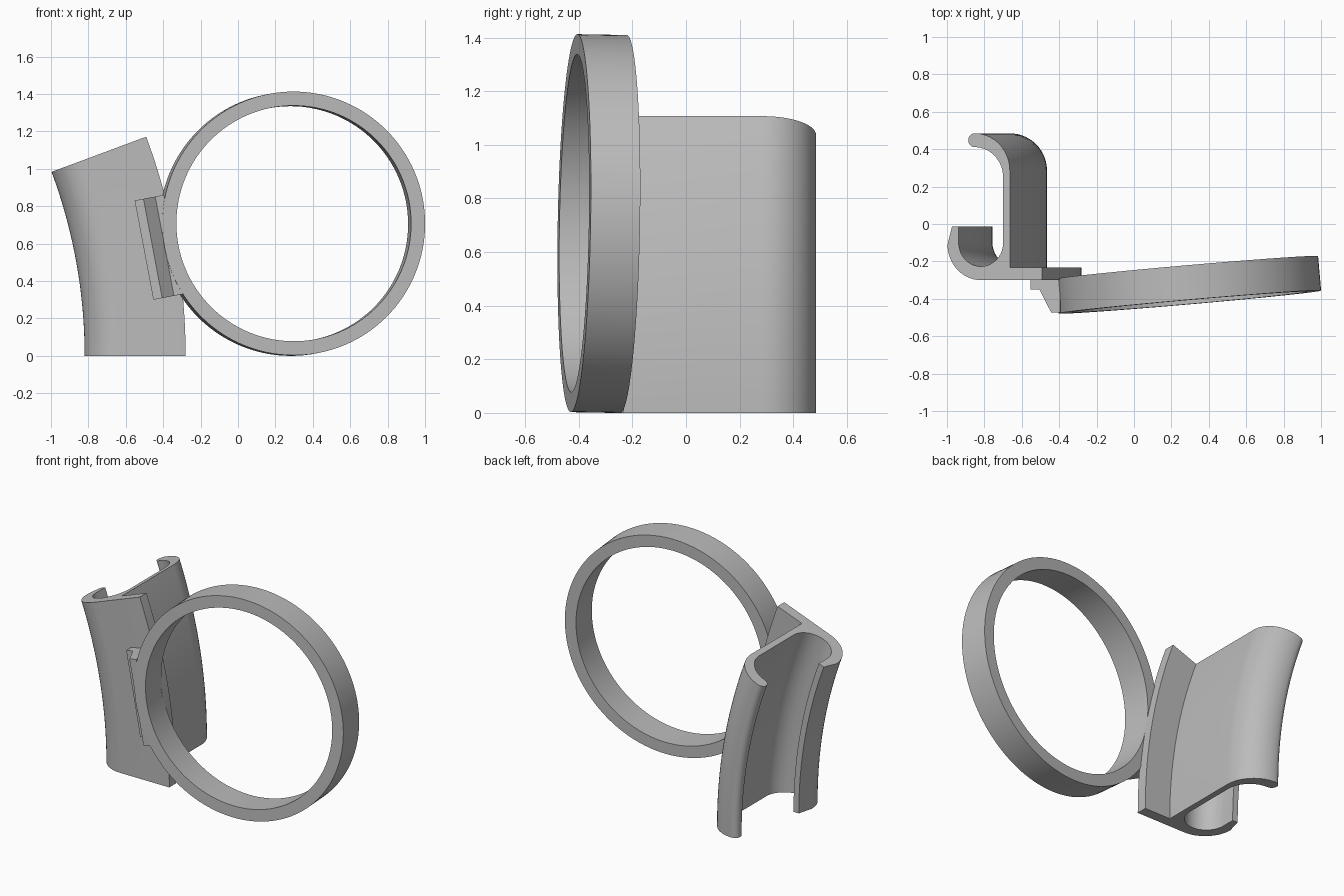
import bpy, bmesh, math
from mathutils import Vector, Matrix

if "Cube" in bpy.data.objects:
    bpy.data.objects.remove(bpy.data.objects["Cube"])

grey = bpy.data.materials.new("plain grey")
grey.diffuse_color = (0.5, 0.5, 0.5, 1)
grey.use_nodes = True
grey.node_tree.nodes["Principled BSDF"].inputs["Base Color"].default_value = grey.diffuse_color


def skin(name, rings, closed=False, angle=30):
    """Join equal cross-sections into one solid, capped unless closed."""
    bm = bmesh.new()
    vs = [[bm.verts.new(p) for p in ring] for ring in rings]
    n, m = len(vs), len(vs[0])
    for i in range(n if closed else n - 1):
        a, b = vs[i], vs[(i + 1) % n]
        for j in range(m):
            k = (j + 1) % m
            bm.faces.new((a[j], a[k], b[k], b[j]))
    if not closed:
        bm.faces.new(vs[0])
        bm.faces.new(vs[-1])
    bmesh.ops.recalc_face_normals(bm, faces=bm.faces)
    me = bpy.data.meshes.new(name)
    bm.to_mesh(me)
    bm.free()
    me.materials.append(grey)
    ob = bpy.data.objects.new(name, me)
    bpy.context.collection.objects.link(ob)
    bpy.ops.object.select_all(action='DESELECT')
    ob.select_set(True)
    bpy.context.view_layer.objects.active = ob
    bpy.ops.object.shade_smooth_by_angle(angle=math.radians(angle))
    return ob


def arc(cx, cy, r, a0, a1, n=14):
    """Points on an arc, angles in degrees."""
    return [(cx + r * math.cos(math.radians(a0 + (a1 - a0) * i / n)),
             cy + r * math.sin(math.radians(a0 + (a1 - a0) * i / n))) for i in range(n + 1)]


# Curved clip: hooked profile (radius, y) swept 20 degrees about a distant axis
AXIS_X, SWEEP, STEPS = -3.64, math.radians(20.4), 24
profile = [(3.36, -0.30), (3.36, -0.232), (3.175, -0.232)]   # flange
profile += arc(2.975, 0.285, 0.20, 0, 90)                    # outside of back hook
profile += arc(2.975, 0.448, 0.037, 90, 270, 10)[1:]         # rounded hook tip
profile += arc(2.975, 0.249, 0.162, 90, 0)[1:]               # inside of back hook
profile += arc(3.01, -0.10, 0.127, 0, -180, 20)              # inside of front hook
profile += [(2.883, -0.014), (2.845, -0.014)]                # front hook tip
profile += arc(3.01, -0.11, 0.19, 180, 270)                  # outside of front hook
sections = []
for i in range(STEPS + 1):
    a = SWEEP * i / STEPS
    sections.append([(AXIS_X + r * math.cos(a), y, r * math.sin(a)) for r, y in profile])
skin("curved_clip", sections)

# Large ring, slightly turned toward the clip
normal = Vector((-0.087, 0.996, -0.0174)).normalized()
side = Vector((0, 0, 1)).cross(normal).normalized()
up = normal.cross(side)
centre = Vector((0.29, -0.325, 0.706))
DEPTH, SEGMENTS = 0.0925, 128
sections = []
for i in range(SEGMENTS):
    a = 2 * math.pi * i / SEGMENTS
    d = side * math.cos(a) + up * math.sin(a)
    sections.append([centre + d * r + normal * h for r, h in
                     ((0.705, -DEPTH), (0.705, DEPTH), (0.63, DEPTH), (0.63, -DEPTH))])
skin("ring", sections, closed=True)

# Bracket joining ring and clip: stepped profile extruded along a tilted line
along = Vector((-0.1, 0, 0.53)).normalized()
across = Vector((along.z, 0, -along.x))
start = Vector((-0.5025, 0, 0.565))
outline = [(0, -0.295), (0, -0.35), (0.048, -0.35), (0.112, -0.474),
           (0.16, -0.472), (0.16, -0.285), (0.06, -0.285)]
skin("bracket", [[start + across * u + along * t + Vector((0, y, 0)) for u, y in outline]
                 for t in (-0.27, 0.27)])
